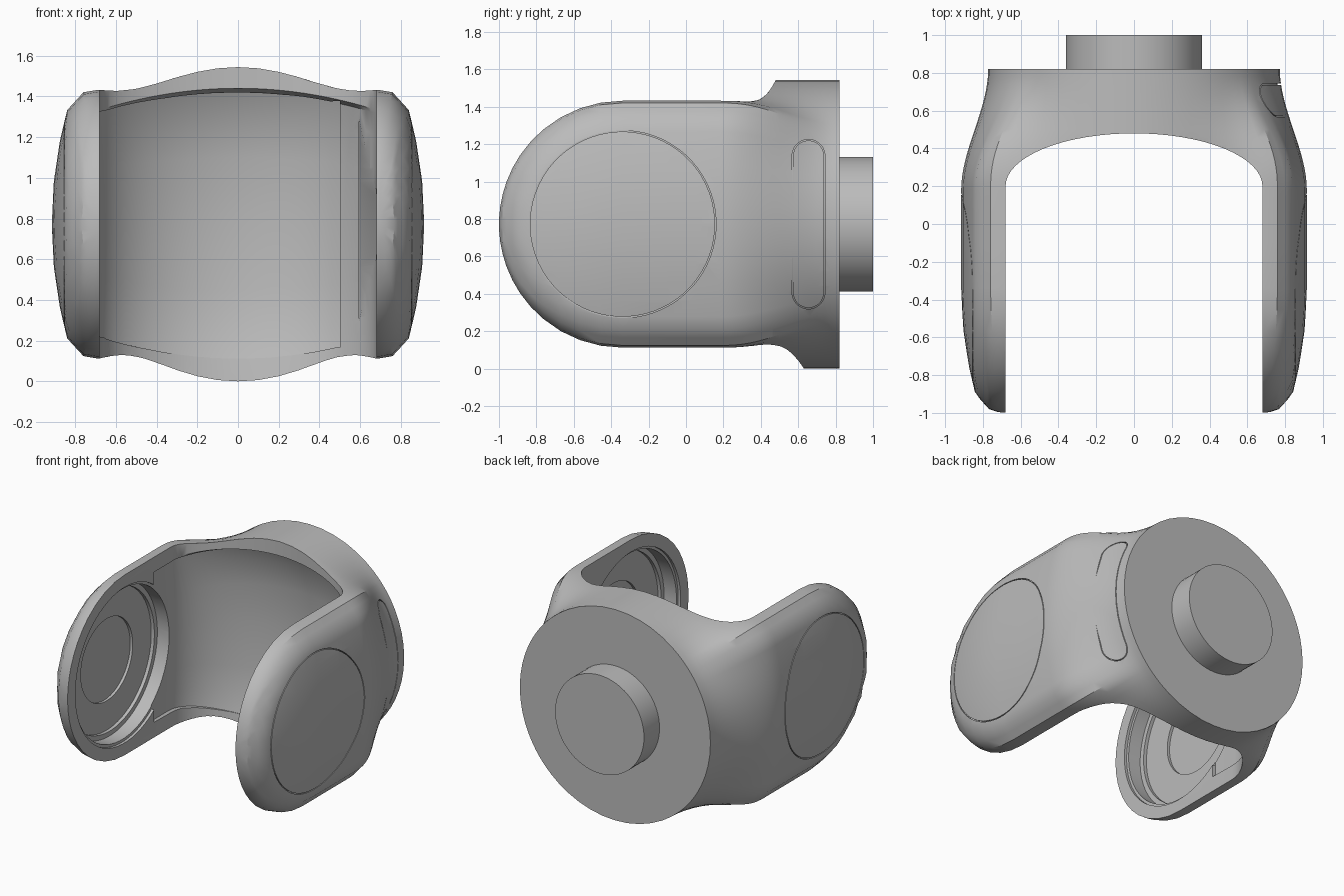
import bpy, bmesh, math

if "Cube" in bpy.data.objects:
    bpy.data.objects.remove(bpy.data.objects["Cube"], do_unlink=True)

ZC = 0.772          # height of the centre line
R_ARM, Y_ARM = 0.66, -0.34   # rounded arm end
R_BASE = 0.772      # round back face

gray = bpy.data.materials.new("matte_gray")
gray.use_nodes = True
color = (0.5, 0.5, 0.5, 1)
gray.diffuse_color = color
gray.node_tree.nodes["Principled BSDF"].inputs["Base Color"].default_value = color


def make_object(name, bm):
    bmesh.ops.recalc_face_normals(bm, faces=bm.faces)
    mesh = bpy.data.meshes.new(name)
    bm.to_mesh(mesh)
    bm.free()
    mesh.materials.append(gray)
    ob = bpy.data.objects.new(name, mesh)
    bpy.context.collection.objects.link(ob)
    return ob


def loft(name, rings, closed=False):
    """Skin a list of equal rings; cap the ends, or join them when closed."""
    bm = bmesh.new()
    rows = [[bm.verts.new(p) for p in ring] for ring in rings]
    n = len(rows[0])
    pairs = list(zip(rows, rows[1:])) + ([(rows[-1], rows[0])] if closed else [])
    for a, b in pairs:
        for i in range(n):
            j = (i + 1) % n
            bm.faces.new((a[i], a[j], b[j], b[i]))
    if not closed:
        bm.faces.new(rows[0])
        bm.faces.new(rows[-1])
    return make_object(name, bm)


def interp(table, t):
    for (a, u), (b, v) in zip(table, table[1:]):
        if t <= b:
            return u + (v - u) * max(0, t - a) / (b - a)
    return table[-1][1]


def smoothstep(a, b, t):
    t = min(1, max(0, (t - a) / (b - a)))
    return t * t * (3 - 2 * t)


def slot_outline(base, y, r, half=0, n=32):
    """Upright rounded slot outline; base(y, z) gives the x of each point."""
    plan = []
    for side in (1, -1):
        for i in range(n):
            a = math.pi * (i + 0.5) / n
            plan.append((y + side * r * math.cos(a), side * (half + r * math.sin(a))))
        if half:
            plan += [(y - side * r, side * half * (1 - i / 6)) for i in range(13)]
    return [(base(py, pz), py, ZC + pz) for py, pz in plan]


def plane(x):
    return lambda y, z: x


def flank(y, z):
    """Just under the rounded flank near the back."""
    return math.sqrt((0.792 - 0.38 * (y - 0.655)) ** 2 - z * z)


def plug(name, side, x0, x1, r):
    return loft(name, [slot_outline(plane(side * x), Y_ARM, r) for x in (x0, x1)])


def groove(name, inner, outer, y, r, half=0, w=0.003):
    return loft(name, [slot_outline(base, y, r + e, half) for base, e in
                       ((inner, -w), (inner, w), (outer, w), (outer, -w))], True)


def finish(ob, angle=30):
    bpy.ops.object.select_all(action='DESELECT')
    ob.select_set(True)
    bpy.context.view_layer.objects.active = ob
    bpy.ops.object.shade_smooth_by_angle(angle=math.radians(angle))


# Outer body: domed arm section blending into a round back
DOME = [(0, 0.69), (0.012, 0.76), (0.1, 0.84), (0.25, 0.875), (0.45, 0.905), (0.66, 0.915)]


def body_ring(y):
    lead = min(0, y - Y_ARM)
    h = math.sqrt(max(0, R_ARM ** 2 - lead ** 2))
    bulge = 0.112 * smoothstep(0.18, 0.46, y)
    blend = smoothstep(0.18, 0.82, y)
    quarter = []
    for x in (0, 0.1, 0.2, 0.3, 0.4, 0.5, 0.6):
        quarter.append((x, h + bulge * (1 + math.cos(math.pi * min(1, x / 0.68))) / 2))
    for f in (1, 0.982, 0.92, 0.85, 0.75, 0.62, 0.47, 0.32, 0.16, 0):
        d = R_ARM - math.hypot(h * f, lead)
        quarter.append((interp(DOME, d), h * f))
    q = []
    for x, z in quarter:
        # Upper and lower shoulders stay full slightly longer than the flanks
        r = math.hypot(x, z)
        k = 1 + blend ** (1 + 0.35 * min(1, z / h) ** 6) * (R_BASE / r - 1)
        q.append((x * k, z * k))
    ring = (q + [(x, -z) for x, z in reversed(q[:-1])]
            + [(-x, -z) for x, z in q[1:]] + [(-x, z) for x, z in reversed(q[1:-1])])
    return [(x, y, ZC + z) for x, z in ring]


stations = [Y_ARM - R_ARM * math.cos(math.radians(a))
            for a in (3, 8, 14, 20, 27, 34, 42, 50, 60, 70, 80, 90)]
stations += [-0.1, 0.05] + [0.18 + 0.04 * i for i in range(17)]
body = loft("fork_body", [body_ring(y) for y in stations])

# Arched opening between the arms, scooped behind the upper rim
SCOOP = [(-0.4, 0.63), (0, 0.63), (0.1, 0.645), (0.25, 0.67), (0.45, 0.69), (0.8, 0.69),
         (1.1, 0.66), (1.3, 0.61), (1.42, 0.55), (1.44, 0.48), (2, 0.48)]
# Shallow inner panel, framed by the rims and by a rib on one side
PANEL = [(0.11, 0.65), (0.25, 0.69), (0.45, 0.71), (0.8, 0.715), (1.1, 0.69), (1.3, 0.65), (1.435, 0.58)]


def arch_ring(z, depth, width, front, x_end):
    """Elliptical arch from x_end round to -width, bowed towards the centre line."""
    start = math.acos(x_end / width)
    plan = [(x_end, front)]
    for i in range(33):
        a = start + (math.pi - start) * i / 32
        plan.append((width * math.cos(a), 0.2 + (depth - 0.2) * math.sin(a)))
    plan.append((-width, front))
    return [(x, y, ZC + (z - ZC) * (1 - 0.16 * (x / 0.68) ** 2)) for x, y in plan]


cutters = [loft("opening_cutter", [arch_ring(z, d, 0.68, -1.5, 0.68) for z, d in SCOOP]),
           loft("panel_cutter", [arch_ring(z, d, 0.705, 0, 0.5) for z, d in PANEL])]

# Stepped bearing wells inside each arm, round cover seams outside
for side in (1, -1):
    for x, r in ((0.7, 0.57), (0.8, 0.55), (0.825, 0.515), (0.845, 0.3)):
        cutters.append(plug("well_cutter", side, 0.6, x, r))
    cutters.append(groove("cover_seam_cutter", plane(side * 0.846), plane(side * 1.2), Y_ARM, 0.498))

# Upright slot seam on one flank
cutters.append(groove("slot_seam_cutter", flank, plane(1.2), 0.655, 0.085, 0.365))

# Crescent pocket behind that flank, tapering towards top and bottom
pocket = []
for i in range(17):
    t = i / 8 - 1
    k = 1 - t * t
    x = 0.605 + 0.08 * k
    pocket.append([(px, y, ZC + 0.56 * t) for px, y in
                   ((0.595, 0), (x, 0), (x, 0.26), (0.595, 0.34 + 0.32 * k))])
cutters.append(loft("pocket_cutter", pocket))

bpy.context.view_layer.objects.active = body
for cutter in cutters:
    cutter.hide_render = True
    mod = body.modifiers.new(cutter.name, 'BOOLEAN')
    mod.operation, mod.solver, mod.object = 'DIFFERENCE', 'EXACT', cutter
    bpy.ops.object.modifier_apply(modifier=mod.name)
for cutter in cutters:
    bpy.data.objects.remove(cutter, do_unlink=True)
finish(body)

# Round mounting peg at the back
bm = bmesh.new()
bmesh.ops.create_cone(bm, cap_ends=True, segments=64, radius1=0.36, radius2=0.36, depth=0.22)
peg = make_object("mounting_peg", bm)
peg.rotation_euler.x = math.pi / 2
peg.location = (0, 0.89, ZC)
finish(peg)
